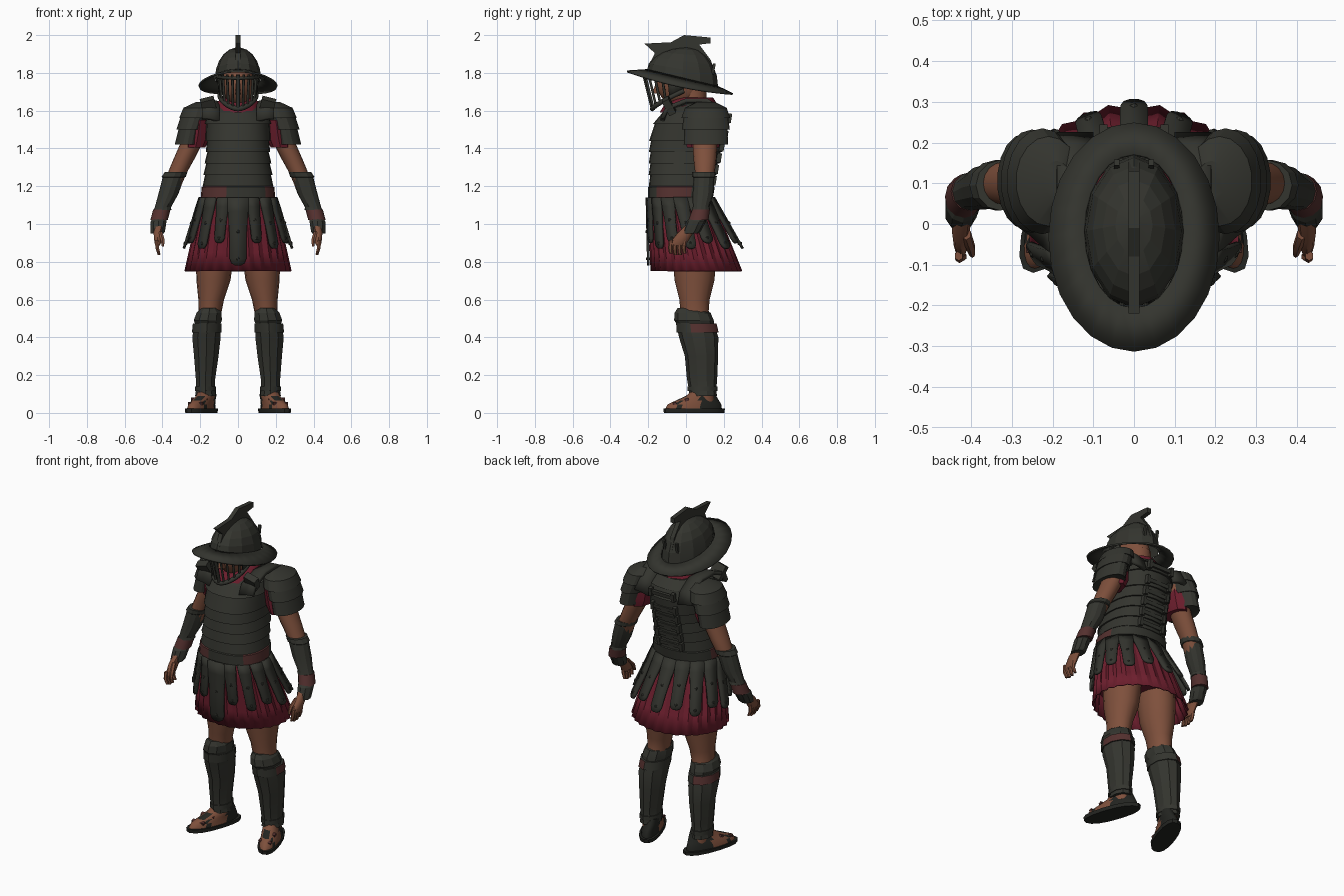
import bpy, bmesh, math
from math import sin, cos, pi, radians
from mathutils import Vector, Matrix

cube = bpy.data.objects.get("Cube")
if cube:
    bpy.data.objects.remove(cube)


def material(name, *rgb):
    m = bpy.data.materials.new(name)
    m.use_nodes = True
    m.diffuse_color = (*rgb, 1)
    bsdf = m.node_tree.nodes["Principled BSDF"]
    bsdf.inputs["Base Color"].default_value = (*rgb, 1)
    bsdf.inputs["Roughness"].default_value = .8
    return m


IRON = material("dark_iron", .034, .035, .028)
SKIN = material("tan_skin", .21, .08, .045)
CLOTH = material("crimson_cloth", .15, .013, .026)
LEATHER = material("red_brown_leather", .09, .03, .028)
SOLE = material("black_sole", .017, .018, .015)


def finish(name, bm, mats, mirror=False, thick=0, smooth=40):
    """Turn a bmesh into a named object, optionally paired across x."""
    bmesh.ops.recalc_face_normals(bm, faces=bm.faces)
    me = bpy.data.meshes.new(name)
    bm.to_mesh(me)
    bm.free()
    ob = bpy.data.objects.new(name, me)
    bpy.context.collection.objects.link(ob)
    for m in mats if isinstance(mats, tuple) else (mats,):
        me.materials.append(m)
    if thick:
        ob.modifiers.new("thickness", 'SOLIDIFY').thickness = thick
        ob.modifiers["thickness"].offset = 0
    if mirror:
        ob.modifiers.new("pair", 'MIRROR')
    bpy.ops.object.select_all(action='DESELECT')
    ob.select_set(True)
    bpy.context.view_layer.objects.active = ob
    bpy.ops.object.shade_smooth_by_angle(angle=radians(smooth))


def skin_rings(bm, rings, closed=True):
    """Join rows of points with quads."""
    rows = [[bm.verts.new(p) for p in r] for r in rings]
    for a, b in zip(rows, rows[1:]):
        n = len(a)
        for i in range(n if closed else n - 1):
            j = (i + 1) % n
            bm.faces.new((a[i], a[j], b[j], b[i]))
    return rows


def oval(z, cx, cy, rx, ry, seg=16, power=1, pleat=0):
    pts = []
    for i in range(seg):
        t = 2 * pi * i / seg
        s, c = sin(t), cos(t)
        k = 1 + pleat * (-1) ** i
        pts.append((cx + rx * k * math.copysign(abs(s) ** power, s),
                    cy - ry * k * math.copysign(abs(c) ** power, c), z))
    return pts


def loft(name, rings, mats, seg=16, mirror=False, caps=True, power=1, pleat=0,
         thick=0, rule=None, lean=0, smooth=40):
    """Stack of horizontal ovals given as (z, cx, cy, rx, ry)."""
    bm = bmesh.new()
    rows = skin_rings(bm, [oval(*r, seg, power, pleat) for r in rings])
    if caps:
        bm.faces.new(rows[0])
        bm.faces.new(rows[-1])
    if rule:
        for f in bm.faces:
            f.material_index = rule(f.calc_center_median())
    for v in bm.verts:
        v.co.x -= lean * (v.co.y - .06)
    finish(name, bm, mats, mirror, thick, smooth)


def boxes(name, items, mat, mirror=False):
    """Small plates given as (centre, size, tilt about x, tilt about y)."""
    bm = bmesh.new()
    for c, size, ax, ay in items:
        m = (Matrix.Translation(c) @ Matrix.Rotation(ay, 4, 'Y')
             @ Matrix.Rotation(ax, 4, 'X') @ Matrix.Diagonal((*size, 1)))
        bmesh.ops.create_cube(bm, size=1, matrix=m)
    finish(name, bm, mat, mirror)


def rod(name, pts, r, mat):
    cu = bpy.data.curves.new(name, 'CURVE')
    cu.dimensions = '3D'
    cu.bevel_depth, cu.bevel_resolution, cu.use_fill_caps = r, 1, True
    sp = cu.splines.new('POLY')
    sp.points.add(len(pts) - 1)
    for p, q in zip(sp.points, pts):
        p.co = (*q, 1)
    cu.materials.append(mat)
    bpy.context.collection.objects.link(bpy.data.objects.new(name, cu))


# Cuirass: stepped overlapping hoops following the body outline
BODY = [(1.13, -.03, .185, .16), (1.25, -.02, .178, .172), (1.4, 0, .163, .19),
        (1.5, .02, .172, .205), (1.58, .04, .17, .18), (1.64, .05, .11, .11)]


def body(z, k):
    for a, b in zip(BODY, BODY[1:]):
        if z <= b[0]:
            f = (z - a[0]) / (b[0] - a[0])
            cy, rx, ry = (p + f * (q - p) for p, q in zip(a[1:], b[1:]))
            return (z, 0, cy, rx * k, ry * k)


hoops = [1.14, 1.2, 1.26, 1.32, 1.38, 1.44, 1.53, 1.59, 1.635]
rings = []
for lo, hi in zip(hoops, hoops[1:]):
    rings += [body(lo, 1.035), body(hi, .985)]
loft("cuirass", rings, IRON, seg=24, power=.85, smooth=25)
loft("belt", [body(1.13, 1.02), body(1.135, 1.07), body(1.195, 1.06), body(1.2, 1.02)],
     (IRON, LEATHER), seg=24, power=.85,
     rule=lambda c: int(c.y < .04 and (c.x < -.08 or c.x > .15)))
clasps = []
for z in hoops[1:7]:
    _, _, cy, rx, ry = body(z, 1.03)
    clasps += [((0, cy + ry, z + .03), (.15, .016, .022), -.15, 0)]
    clasps += [((x, cy + ry, z + .03), (.02, .024, .05), -.15, 0) for x in (-.075, .075)]
boxes("back_clasps", clasps, IRON)

# Shoulder straps running over the top
bm = bmesh.new()
over = [(-.125, 1.555), (-.1, 1.61), (0, 1.65), (.11, 1.65), (.19, 1.6), (.215, 1.53)]
skin_rings(bm, [[(.1, y, z - .012), (.145, y, z), (.19, y, z + .004)] for y, z in over], False)
finish("shoulder_strap", bm, IRON, True, .022)
boxes("strap_end", [((.155, -.09, 1.625), (.075, .04, .085), .5, .25)], IRON, True)

# Layered shoulder guards and sleeves: height, x, x radius, y radius
lames = [(1.645, .19, .035, .05), (1.615, .21, .08, .11), (1.56, .225, .088, .13),
         (1.565, .228, .078, .118), (1.5, .25, .077, .127), (1.505, .25, .065, .115),
         (1.42, .268, .068, .117), (1.43, .268, .045, .09)]
loft("shoulder_guard", [(z, x, .105, r, q) for z, x, r, q in lames], IRON,
     seg=18, mirror=True, smooth=25)
loft("sleeve", [(1.405, .225, .09, .05, .082), (1.45, .215, .09, .06, .09), (1.55, .2, .08, .05, .09)],
     CLOTH, mirror=True, pleat=.04)

# Arms, bracers, cuffs and hands
loft("arm", [(1.55, .2, .1, .06, .075), (1.42, .25, .1, .058, .065), (1.34, .288, .1, .055, .06),
             (1.27, .322, .1, .05, .052), (1.18, .355, .09, .045, .045),
             (1.06, .405, .075, .033, .036), (.98, .42, .03, .026, .035)], SKIN, mirror=True)
loft("bracer", [(1.275, .328, .095, .06, .062), (1.25, .34, .095, .064, .062),
                (1.245, .342, .095, .057, .055), (1.16, .368, .09, .053, .055),
                (1.09, .397, .08, .043, .044), (1.075, .4, .08, .047, .048)],
     IRON, seg=12, mirror=True, smooth=25)
loft("wrist_wrap", [(1.078, .403, .08, .046, .047), (1.02, .418, .066, .046, .053)],
     LEATHER, seg=12, mirror=True)
loft("cuff", [(1.03, .417, .06, .036, .04), (1.015, .42, .055, .044, .052),
              (.96, .425, .03, .04, .047), (.95, .428, .025, .036, .04)],
     IRON, seg=10, mirror=True, smooth=25)
loft("palm", [(1.0, .42, .035, .024, .03), (.95, .425, -.005, .023, .042),
              (.9, .425, -.04, .018, .045), (.885, .425, -.045, .012, .04)], SKIN, seg=10, mirror=True)
for i, name in enumerate(("index", "middle", "ring", "little")):
    y, tip = -.078 + .024 * i, .845 - .008 * (i in (1, 2))
    loft(name + "_finger", [(.915, .43, y, .011, .012), (.875, .428, y - .006, .011, .012),
                            (tip, .418, y - .002, .008, .01)], SKIN, seg=6, mirror=True)
loft("thumb", [(.96, .412, -.025, .013, .014), (.92, .4, -.06, .012, .012),
               (.88, .397, -.075, .007, .008)], SKIN, seg=6, mirror=True)


# Pleated skirt
def skirt(z, off=0):
    f = (1.14 - z) / .39
    return (z, 0, -.03 + .085 * f, .19 + .085 * f + off, .165 + .07 * f + off)


loft("skirt", [skirt(z) for z in (1.14, 1.05, .95, .85, .75)], CLOTH, seg=56,
     caps=False, pleat=.022, thick=.006, smooth=20)
loft("skirt_lining", [skirt(z, -.02) for z in (.95, .86)], CLOTH, seg=20)

# Hanging strips with rounded ends and studs
bm = bmesh.new()
studs = bmesh.new()
COUNT = 16
for i in range(COUNT):
    t = 2 * pi * i / COUNT
    end = .78 if i == 0 else .87 + .03 * (i % 2)
    half = .042 if i == 0 else .029 - .003 * cos(t)
    rows = []
    for f, w in ((0, 1.3), (.2, 1.3), (.5, 1.1), (.9, 1.05), (.97, .8), (1, .35)):
        z = 1.14 + f * (end - 1.14)
        _, _, cy, rx, ry = skirt(z, .012 + f * (.026 - .02 * cos(t)))
        c = Vector((rx * sin(t), cy - ry * cos(t), z))
        along = Vector((rx * cos(t), ry * sin(t), 0)).normalized() * half * w
        rows.append((c - along, c + along))
        if f in (.5, .9):
            bmesh.ops.create_icosphere(studs, subdivisions=1, radius=.013, matrix=Matrix.Translation(c))
    skin_rings(bm, rows, False)
finish("skirt_strips", bm, IRON, thick=.014)
finish("strip_studs", studs, IRON)

# Legs, greaves, feet
loft("leg", [(.95, .115, .04, .1, .12), (.8, .125, .045, .098, .115), (.7, .13, .045, .09, .105),
             (.6, .142, .045, .068, .08), (.54, .148, .045, .062, .075), (.42, .158, .068, .06, .08),
             (.3, .168, .082, .05, .062), (.2, .17, .085, .042, .055), (.06, .17, .09, .042, .06)],
     SKIN, mirror=True)
loft("greave", [(.555, .15, .02, .045, .065), (.53, .153, .035, .07, .095), (.49, .16, .042, .078, .105),
                (.475, .16, .048, .072, .1), (.4, .167, .067, .079, .104), (.3, .168, .082, .068, .088),
                (.18, .172, .085, .054, .08), (.12, .172, .088, .053, .072),
                (.09, .172, .09, .058, .074)], IRON, seg=10, mirror=True, smooth=22)
loft("greave_strap", [(.472, .163, .055, .08, .107), (.425, .166, .062, .082, .111)],
     (IRON, LEATHER), seg=10, mirror=True, rule=lambda c: int(c.x > .18 and c.y > .0))
loft("ankle_strap", [(.14, .172, .088, .058, .08), (.115, .172, .088, .058, .08)], IRON, seg=10, mirror=True)
loft("sole", [(0, .188, .043, .062, .16), (.022, .188, .043, .064, .163)], SOLE, mirror=True,
     power=.85, lean=.33)
loft("foot", [(.02, .188, .04, .057, .15), (.045, .187, .045, .054, .142), (.065, .182, .06, .05, .115),
              (.09, .175, .08, .047, .08), (.12, .172, .09, .042, .055)], (SKIN, SOLE), seg=28,
     mirror=True, lean=.33, rule=lambda c: int(c.y > .07 or -.05 < c.y < -.02))
boxes("sandal_strap", [((.205, .005, .07), (.088, .02, .014), .4, 0),
                       ((.225, -.06, .05), (.08, .018, .012), .3, 0)], LEATHER, True)

# Head, neck and scarf
loft("neck", [(1.58, 0, .04, .09, .09), (1.64, 0, .035, .068, .072), (1.74, 0, .03, .07, .08)], SKIN)
loft("scarf", [(1.59, 0, .02, .13, .155), (1.64, 0, .026, .115, .132), (1.67, 0, .045, .085, .095)],
     CLOTH, seg=20, pleat=.03)
bm = bmesh.new()
bmesh.ops.create_uvsphere(bm, u_segments=16, v_segments=10, radius=1,
                          matrix=Matrix.Translation((0, -.025, 1.745)) @ Matrix.Diagonal((.085, .13, .125, 1)))
finish("head", bm, SKIN)
boxes("nose", [((0, -.152, 1.715), (.025, .035, .05), -.3, 0)], SKIN)

# Helmet bowl and tilted brim
N = 24


def rim(rx, ry, cy, z, tilt, curl=0):
    a = [2 * pi * i / N for i in range(N)]
    return [Vector((rx * sin(t), cy - ry * cos(t), z + tilt * cos(t) + curl * cos(t) ** 2)) for t in a]


inner = rim(.122, .188, -.018, 1.77, .045)
outer = rim(.208, .28, -.033, 1.728, .06, .02)
bm = bmesh.new()
skin_rings(bm, [inner, outer])
finish("helmet_brim", bm, IRON, thick=.01, smooth=12)
apex = Vector((0, .005, 1.935))
bm = bmesh.new()
bowl = []
for k in range(6):
    a = k * pi / 10.6
    bowl.append([Vector((apex.x + (p.x - apex.x) * cos(a), apex.y + (p.y - apex.y) * cos(a),
                         p.z + (apex.z - p.z) * sin(a))) for p in inner[::2]])
bm.faces.new(skin_rings(bm, bowl)[-1])
finish("helmet_bowl", bm, IRON, smooth=12)
boxes("plume_holder", [((.042, .145, 1.82), (.014, .014, .06), -.2, 0)], IRON, True)

# Crest: a thin cut-out profile along the middle
bm = bmesh.new()
outline = [(-.22, 1.955), (-.08, 1.962), (-.01, 2), (.13, 1.987), (.13, 1.957), (.07, 1.95),
           (.13, 1.87), (.16, 1.78), (.06, 1.85), (-.15, 1.84), (-.2, 1.83), (-.165, 1.905)]
f = bm.faces.new([bm.verts.new((-.013, y, z)) for y, z in outline])
ext = bmesh.ops.extrude_face_region(bm, geom=[f])["geom"]
bmesh.ops.translate(bm, vec=(.026, 0, 0), verts=[v for v in ext if isinstance(v, bmesh.types.BMVert)])
finish("helmet_crest", bm, IRON, smooth=10)


# Face guard: barred grille, cheek plates and lower rim
def guard(t, f):
    low = 1.61 + .075 * (1 - cos(t)) ** .8
    return Vector(((.108 - .012 * f) * sin(t), -.055 - (.168 - .045 * f) * cos(t),
                   1.79 + f * (low - 1.79)))


for i in range(-4, 5):
    rod("grille_bar", [guard(i * .28, f) for f in (0, .35, .7, 1)], .01 if i == 0 else .007, IRON)
span = [i * .12 for i in range(-16, 17)]
for name, f, r in (("guard_lower_rim", 1, .014), ("guard_brow_rim", .1, .01)):
    rod(name, [guard(t, f) for t in span], r, IRON)
bm = bmesh.new()
skin_rings(bm, [[guard(t, f) for t in (1.3, 1.5, 1.7, 1.9)] for f in (0, .5, 1)], False)
finish("cheek_plate", bm, IRON, True, .01)
